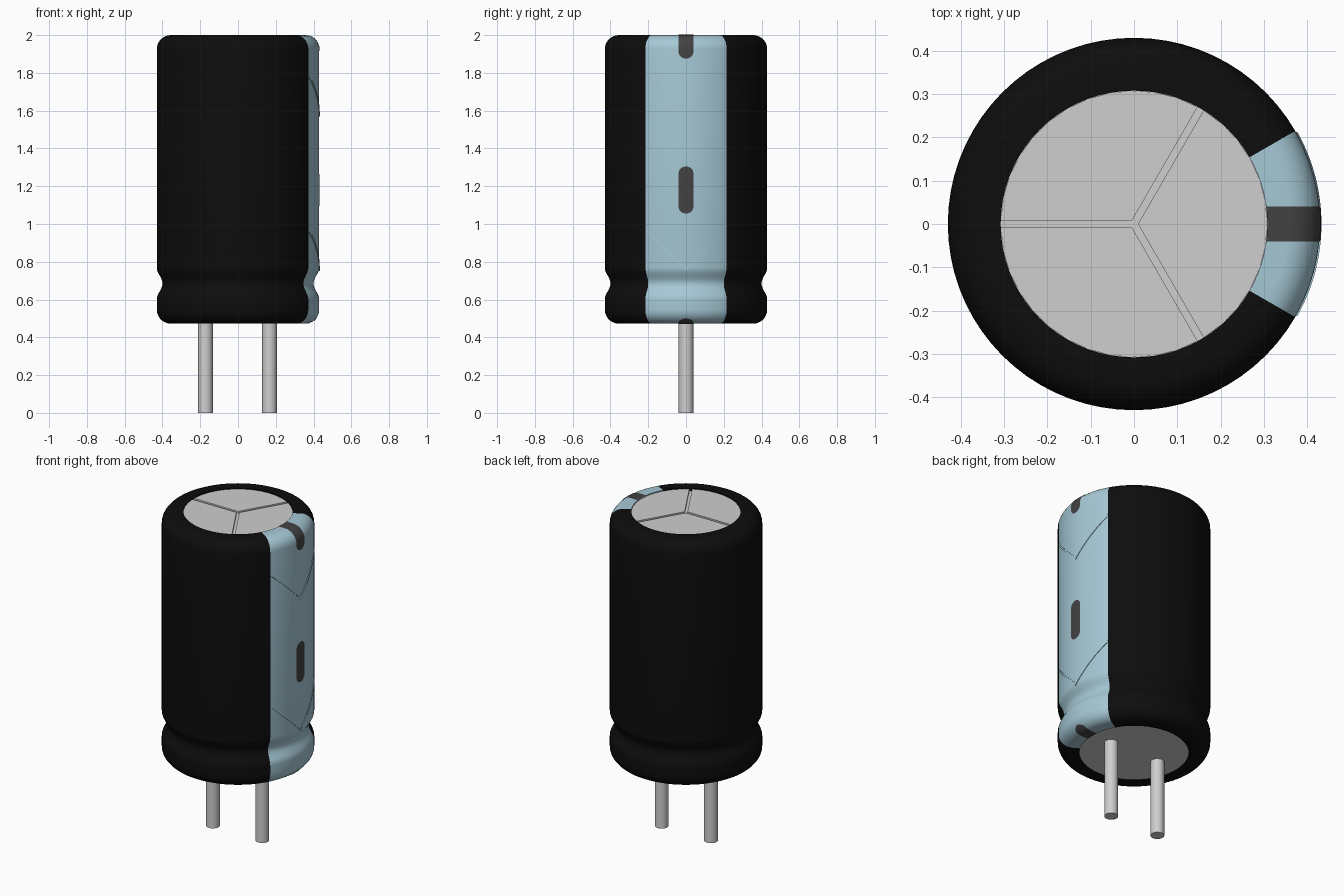
import bpy, bmesh
from math import sin, cos, pi, sqrt, radians, atan2

cube = bpy.data.objects.get("Cube")
if cube:
    bpy.data.objects.remove(cube)


def material(name, rgb):
    m = bpy.data.materials.new(name)
    m.use_nodes = True
    m.diffuse_color = (*rgb, 1)
    m.node_tree.nodes["Principled BSDF"].inputs["Base Color"].default_value = (*rgb, 1)
    return m


BLACK = material("black sleeve", (0.004, 0.004, 0.004))
BLUE = material("pale blue stripe", (0.38, 0.58, 0.67))
DARK = material("dark grey mark", (0.055, 0.055, 0.055))
METAL = material("light grey metal", (0.62, 0.62, 0.62))


def finish(name, bm, mats, smooth=True):
    bmesh.ops.recalc_face_normals(bm, faces=bm.faces)
    me = bpy.data.meshes.new(name)
    bm.to_mesh(me)
    bm.free()
    ob = bpy.data.objects.new(name, me)
    bpy.context.collection.objects.link(ob)
    for m in mats:
        me.materials.append(m)
    if smooth:
        bpy.ops.object.select_all(action='DESELECT')
        ob.select_set(True)
        bpy.context.view_layer.objects.active = ob
        bpy.ops.object.shade_smooth_by_angle(angle=radians(35))
    return ob


def skin(bm, rows, closed=False):
    """Bridge successive rows of points with quads."""
    rows = [[bm.verts.new(p) for p in row] for row in rows]
    for a, b in zip(rows, rows[1:]):
        n = len(a)
        for i in range(n if closed else n - 1):
            j = (i + 1) % n
            bm.faces.new((a[i], a[j], b[j], b[i]))


R, FIL, RIM = 0.43, 0.075, 0.308        # can radius, edge rounding, rim opening
BOT, TOP, GROOVE = 0.472, 2.0, 0.685


def fillet(z, start, end, off=0.0, n=8):
    """Rounded edge centred at height z, swept between two angles."""
    c = R - FIL
    return [(c + (FIL + off) * cos(a), z + (FIL + off) * sin(a))
            for a in (radians(start + (end - start) * i / n) for i in range(n + 1))]


# Sleeve: lathed profile with crimp groove, stripe coloured by direction
profile = [(RIM, BOT + 0.02), (RIM, BOT)] + fillet(BOT + FIL, -90, 0)
for i in range(17):
    d = -1 + i / 8
    profile.append((R - 0.015 * (1 + cos(pi * d)), GROOVE + 0.085 * d))
profile += fillet(TOP - FIL, 0, 90) + [(RIM, TOP), (RIM, TOP - 0.02)]
bm = bmesh.new()
SEG = 72
skin(bm, [[(r * cos(2 * pi * i / SEG), r * sin(2 * pi * i / SEG), z) for i in range(SEG)]
          for r, z in profile], closed=True)
for f in bm.faces:
    c = f.calc_center_median()
    f.material_index = int(abs(atan2(c.y, c.x)) < radians(30))
finish("sleeve", bm, [BLACK, BLUE])


# Polarity dashes: thin plates following the sleeve, with rounded ends
def dash(name, rows):
    bm = bmesh.new()
    skin(bm, [[(sqrt(r * r - (w * k / 4) ** 2), w * k / 4, z) for k in range(-4, 5)]
              for r, z, w in rows])
    finish(name, bm, [DARK])


W, OFF = 0.04, 0.002


def round_end(z, sign):
    """Rows from the full-width line at z out to the rounded tip."""
    return [(R + OFF, z + sign * W * sin(a), max(W * cos(a), 0.001))
            for a in (pi / 2 * i / 8 for i in range(9))]


dash("middle_dash", round_end(1.095, -1)[::-1] + round_end(1.265, 1))
dash("top_dash", round_end(1.915, -1)[::-1]
     + [(r, z, W) for r, z in fillet(TOP - FIL, 0, 90, OFF)]
     + [(RIM, TOP + OFF, W)])
dash("bottom_dash", [(RIM, BOT - OFF, W)]
     + [(r, z, W) for r, z in fillet(BOT + FIL, -90, -60, OFF)]
     + [(r, z, W * s) for (r, z), s in zip(fillet(BOT + FIL, -60, -36, OFF, 4),
                                          (1, 0.95, 0.8, 0.55, 0.02))])


# Chevrons: fine raised bands on the stripe
def chevron(name, z_tip):
    bm = bmesh.new()
    ys = [0.213 * k / 12 for k in range(-12, 13)]
    section = [(0, -0.002), (0, 0.003), (0.016, 0.003), (0.016, -0.002)]
    skin(bm, [[(sqrt((R + o) ** 2 - y * y), y, z_tip + abs(y) * 0.97 + dz) for y in ys]
              for dz, o in section])
    finish(name, bm, [BLUE], smooth=False)


chevron("upper_chevron", 1.57)
chevron("lower_chevron", 0.752)


def cylinder(name, x, r, z0, z1, seg):
    bm = bmesh.new()
    bmesh.ops.create_cone(bm, cap_ends=True, segments=seg, radius1=r, radius2=r, depth=z1 - z0)
    bmesh.ops.translate(bm, verts=bm.verts, vec=(x, 0, (z0 + z1) / 2))
    finish(name, bm, [METAL])


# Base plug, lid floor and leads
cylinder("base_plug", 0, RIM + 0.002, BOT + 0.006, BOT + 0.03, 36)
cylinder("lid_floor", 0, RIM + 0.002, TOP - 0.04, TOP - 0.018, 36)
for side, x in (("left", 0.167), ("right", -0.172)):
    cylinder(side + "_lead", x, 0.039, 0, BOT + 0.02, 24)

# Lid: three wedges separated by vent slots
GAP = 0.008
for n in range(3):
    bm = bmesh.new()
    mid = radians(120 * n)
    half = radians(60) - GAP / RIM
    pts = [(GAP / sin(radians(60)) * cos(mid), GAP / sin(radians(60)) * sin(mid))]
    pts += [(RIM * cos(mid + half * k / 6), RIM * sin(mid + half * k / 6)) for k in range(-6, 7)]
    face = bm.faces.new([bm.verts.new((x, y, TOP - 0.02)) for x, y in pts])
    top = bmesh.ops.extrude_face_region(bm, geom=[face])
    bmesh.ops.translate(bm, vec=(0, 0, 0.014),
                        verts=[v for v in top["geom"] if isinstance(v, bmesh.types.BMVert)])
    finish(f"lid_wedge_{n + 1}", bm, [METAL], smooth=False)
